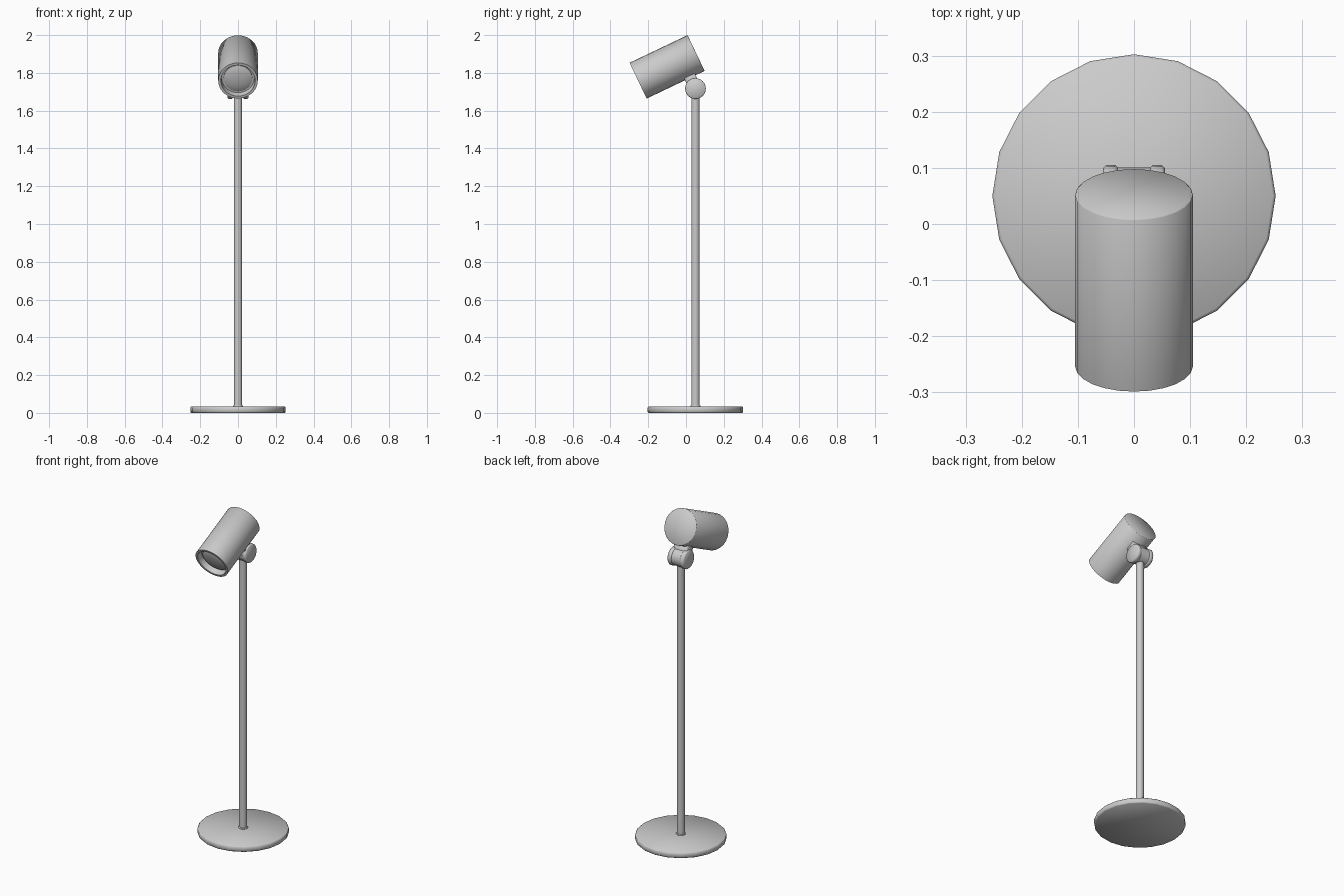
import bpy, bmesh, math
from mathutils import Matrix, Vector

if "Cube" in bpy.data.objects:
    bpy.data.objects.remove(bpy.data.objects["Cube"])

grey = bpy.data.materials.new("grey_metal")
grey.diffuse_color = (0.6, 0.6, 0.6, 1)
grey.use_nodes = True
grey.node_tree.nodes["Principled BSDF"].inputs["Base Color"].default_value = grey.diffuse_color


def finish(name, bm, matrix):
    bmesh.ops.recalc_face_normals(bm, faces=bm.faces)
    bm.transform(matrix)
    mesh = bpy.data.meshes.new(name)
    bm.to_mesh(mesh)
    bm.free()
    mesh.materials.append(grey)
    ob = bpy.data.objects.new(name, mesh)
    bpy.context.collection.objects.link(ob)
    bpy.ops.object.select_all(action='DESELECT')
    ob.select_set(True)
    bpy.context.view_layer.objects.active = ob
    bpy.ops.object.shade_smooth_by_angle(angle=math.radians(50))
    return ob


def lathe(name, profile, sides, matrix):
    """Spin (radius, height) points around local z; the ends are capped."""
    bm = bmesh.new()
    rings = []
    for r, z in profile:
        rings.append([bm.verts.new((r * math.cos(2 * math.pi * i / sides),
                                    r * math.sin(2 * math.pi * i / sides), z))
                      for i in range(sides)])
    for a, b in zip(rings, rings[1:]):
        for i in range(sides):
            j = (i + 1) % sides
            bm.faces.new((a[i], a[j], b[j], b[i]))
    bm.faces.new(rings[0][::-1])
    bm.faces.new(rings[-1])
    return finish(name, bm, matrix)


def drum(r, z0, z1, c):
    """Profile of a cylinder with small chamfers."""
    return [(r - c, z0), (r, z0 + c), (r, z1 - c), (r - c, z1)]


PY = 0.05          # the pole stands behind the centre
TILT = math.radians(25.5)
pole_at = Matrix.Translation((0, PY, 0))

# Base plate and pole
lathe("base_plate", drum(0.2525, 0, 0.034, 0.005), 20, pole_at)
lathe("pole_collar", drum(0.026, 0.03, 0.04, 0.002), 20, pole_at)
lathe("pole", [(0.022, 0.03), (0.022, 1.69)], 20, pole_at)

# Swivel joint: central hub between two cheeks, turning about x
joint = Vector((0, PY, 1.717))
joint_at = Matrix.Translation(joint) @ Matrix.Rotation(math.pi / 2, 4, 'Y')
lathe("joint_hub", [(0.051, -0.03), (0.051, 0.03)], 24, joint_at)
for side, x0, x1 in (("left", -0.055, -0.028), ("right", 0.028, 0.055)):
    lathe("joint_cheek_" + side, drum(0.055, x0, x1, 0.005), 24, joint_at)

# Neck block from joint to lamp head
bm = bmesh.new()
bmesh.ops.create_cube(bm, size=1)
bmesh.ops.scale(bm, vec=(0.09, 0.062, 0.09), verts=bm.verts)
bmesh.ops.bevel(bm, geom=bm.edges[:], offset=0.004, segments=1, affect='EDGES')
finish("neck", bm, Matrix.Translation(joint) @ Matrix.Rotation(TILT, 4, 'X')
       @ Matrix.Translation((0, 0, 0.045)))

# Tilted lamp head with a recessed opening, local z points out of the front
head_at = (Matrix.Translation((0, -0.10, 1.832))
           @ Matrix.Rotation(math.pi / 2 + TILT, 4, 'X'))
lathe("lamp_head", [(0.103, -0.17), (0.105, -0.168), (0.105, 0.17),
                    (0.091, 0.17), (0.087, 0.135)], 24, head_at)
lathe("lens", [(0.076, 0.13), (0.076, 0.142), (0.065, 0.147),
               (0.045, 0.152), (0.02, 0.155)], 24, head_at)
